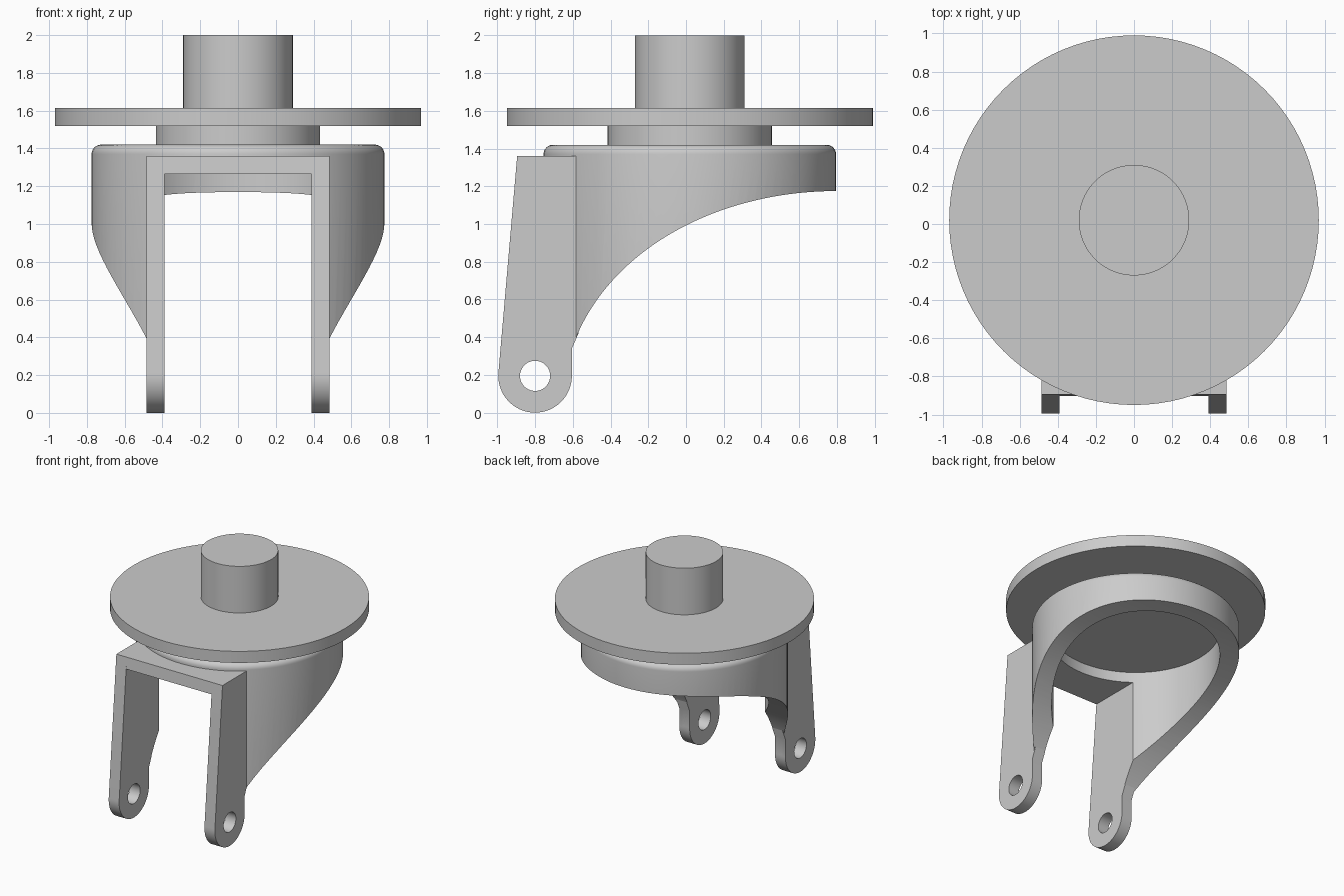
import bpy, bmesh, math
from mathutils import Vector, Matrix
from mathutils.geometry import interpolate_bezier

cube = bpy.data.objects.get("Cube")
if cube:
    bpy.data.objects.remove(cube, do_unlink=True)

AXIS_Y = 0.02          # swivel axis
SIDES = 96
HALF, INNER = 0.485, 0.39   # fork outer and inner half widths

grey = bpy.data.materials.new("plain grey")
grey.use_nodes = True
colour = (0.6, 0.6, 0.6, 1)
grey.diffuse_color = colour
grey.node_tree.nodes["Principled BSDF"].inputs["Base Color"].default_value = colour


def finish(name, bm):
    bmesh.ops.recalc_face_normals(bm, faces=bm.faces)
    mesh = bpy.data.meshes.new(name)
    bm.to_mesh(mesh)
    bm.free()
    mesh.materials.append(grey)
    obj = bpy.data.objects.new(name, mesh)
    bpy.context.collection.objects.link(obj)
    return obj


def prism(name, outline, x0, x1):
    """Extrude a (y, z) outline along x."""
    bm = bmesh.new()
    face = bm.faces.new([bm.verts.new((x0, y, z)) for y, z in outline])
    new = bmesh.ops.extrude_face_region(bm, geom=[face])["geom"]
    bmesh.ops.translate(bm, vec=(x1 - x0, 0, 0),
                        verts=[v for v in new if isinstance(v, bmesh.types.BMVert)])
    return finish(name, bm)


def lathe(name, profile):
    """Spin a (radius, z) profile round the swivel axis."""
    bm = bmesh.new()
    verts = [bm.verts.new((r, AXIS_Y, z)) for r, z in profile]
    edges = [bm.edges.new(pair) for pair in zip(verts, verts[1:])]
    bmesh.ops.spin(bm, geom=verts + edges, cent=(0, AXIS_Y, 0), axis=(0, 0, 1),
                   angle=math.tau, steps=SIDES)
    bmesh.ops.remove_doubles(bm, verts=bm.verts, dist=0.0005)
    return finish(name, bm)


def cylinder(name, radius, z0, z1):
    return lathe(name, [(0, z0), (radius, z0), (radius, z1), (0, z1)])


def cut(obj, cutter):
    mod = obj.modifiers.new("cut", 'BOOLEAN')
    mod.operation, mod.solver, mod.object = 'DIFFERENCE', 'EXACT', cutter
    bpy.context.view_layer.update()
    graph = bpy.context.evaluated_depsgraph_get()
    mesh = bpy.data.meshes.new_from_object(obj.evaluated_get(graph))
    obj.modifiers.clear()
    obj.data = mesh
    bpy.data.objects.remove(cutter, do_unlink=True)


def arc(cy, cz, radius, start, end, steps):
    angles = [math.radians(start + (end - start) * i / steps) for i in range(steps + 1)]
    return [(cy + radius * math.cos(a), cz + radius * math.sin(a)) for a in angles]


# Swivel parts
parts = [cylinder("stem", 0.29, 1.6, 2.0),
         cylinder("mounting_disc", 0.97, 1.52, 1.615),
         cylinder("neck", 0.435, 1.4, 1.53)]

# Hollow cup with a rounded rim
rim = arc(0.725, 1.37, 0.05, 90, 0, 8)
cup = lathe("cup", [(0, 1.42)] + rim + [(0.775, 0.2), (0.63, 0.2), (0.63, 1.35), (0, 1.35)])

# Sweeping lower edge of the cup, then the opening between the legs
sweep = interpolate_bezier(Vector((-0.605, 0.34)), Vector((-0.43, 0.85)),
                           Vector((0.15, 1.175)), Vector((0.8, 1.175)), 40)
outline = [(-0.605, -0.2)] + [tuple(p) for p in sweep] + [(1.1, 1.175), (1.1, -0.2)]
cut(cup, prism("sweep_cutter", outline, -1, 1))
cut(cup, prism("slot_cutter", [(-1.1, 0), (-0.4, 0), (-0.4, 1.265), (-1.1, 1.265)],
               -INNER, INNER))
parts.append(cup)

# Legs with round feet and axle holes
foot = arc(-0.8, 0.195, 0.195, 175.3, 360, 32)
leg_outline = [(-0.895, 1.36)] + foot + [(-0.605, 0.34), (-0.57, 0.42), (-0.57, 1.36)]
for side, sign in (("left", 1), ("right", -1)):
    leg = prism(side + "_leg", leg_outline, sign * INNER, sign * HALF)
    hole = arc(-0.8, 0.195, 0.08, 0, 350, 35)
    cut(leg, prism("hole_cutter", hole, sign * 0.3, sign * 0.6))
    parts.append(leg)

# Bridge joining the legs to the cup
parts.append(prism("bridge", [(-0.895, 1.36), (-0.903, 1.265), (-0.62, 1.265), (-0.62, 1.36)],
                   -INNER, INNER))

# Smooth round walls, sharp corners
bpy.ops.object.select_all(action='DESELECT')
for part in parts:
    part.select_set(True)
bpy.context.view_layer.objects.active = parts[0]
bpy.ops.object.shade_smooth_by_angle(angle=math.radians(30))
